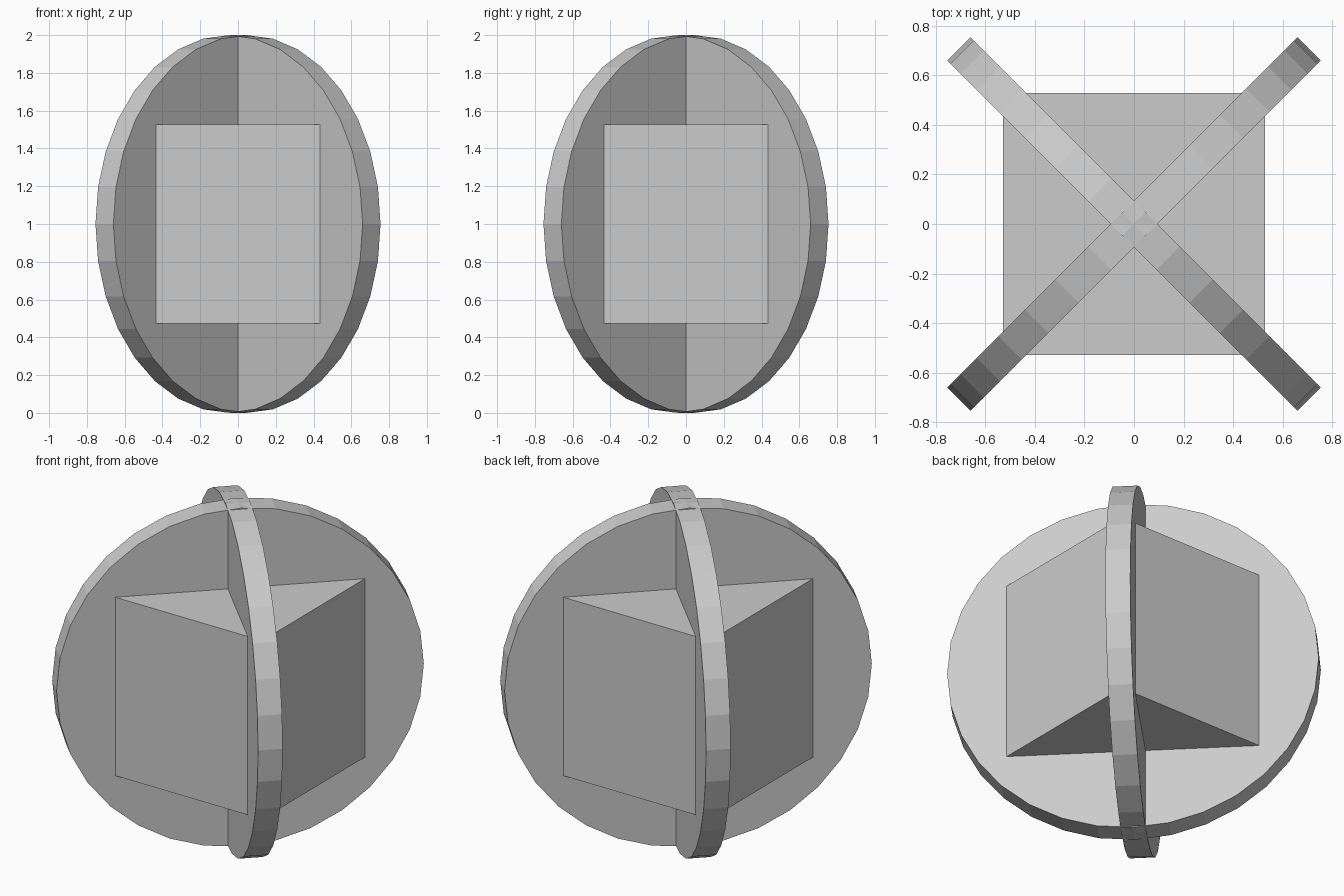
import bpy
from math import radians

if "Cube" in bpy.data.objects:
    bpy.data.objects.remove(bpy.data.objects["Cube"])

RADIUS, THICKNESS, CUBE = 1.0, 0.134, 1.056

# Two upright 32-sided discs crossing on the diagonals
for name, angle in (("disc_a", 45), ("disc_b", -45)):
    bpy.ops.mesh.primitive_cylinder_add(
        vertices=32, radius=RADIUS, depth=THICKNESS,
        location=(0, 0, 1), rotation=(radians(90), 0, radians(angle)))
    bpy.context.object.name = name

# Central block
bpy.ops.mesh.primitive_cube_add(size=CUBE, location=(0, 0, 1))
bpy.context.object.name = "core_block"
